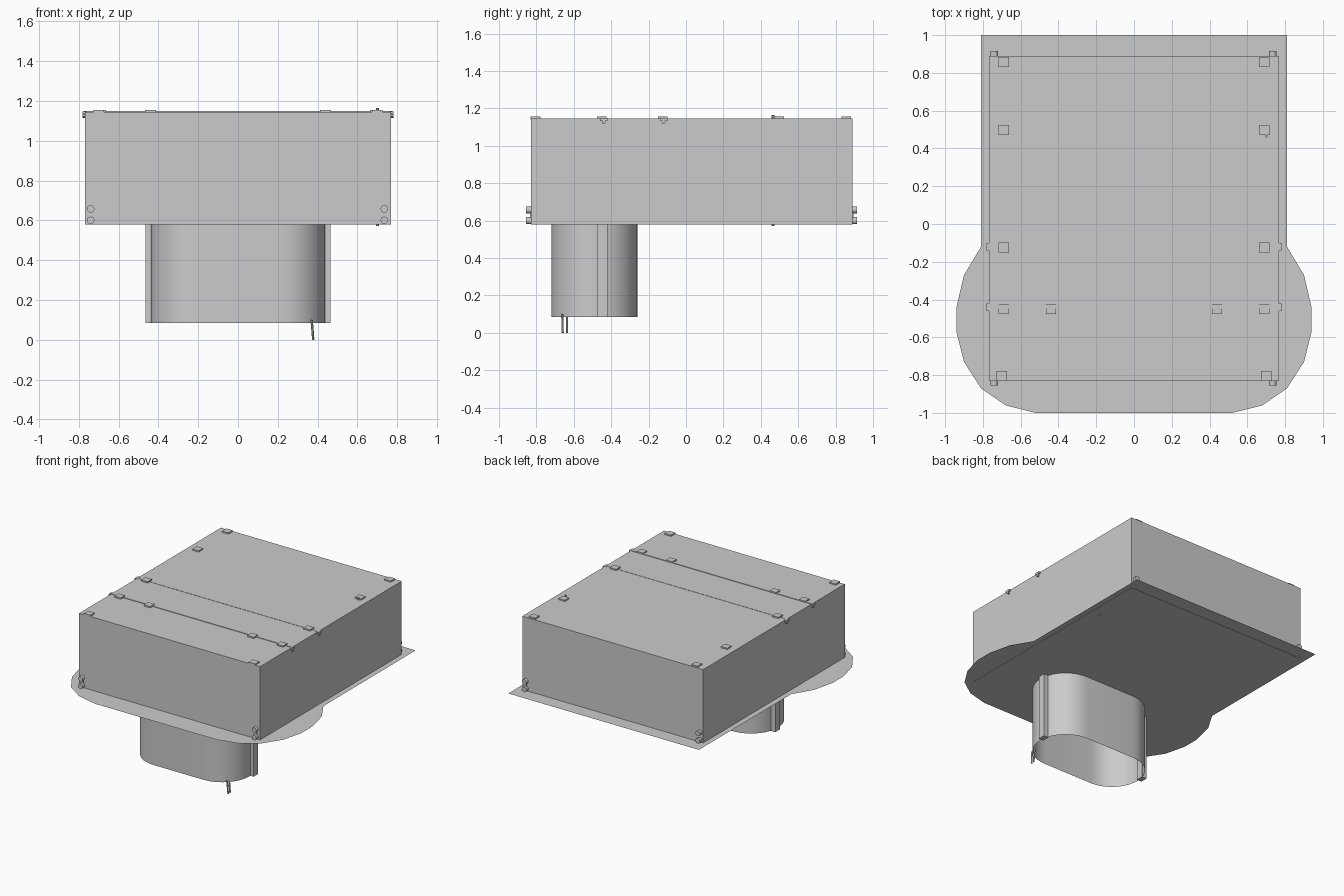
import bpy, bmesh, math
from mathutils import Vector

if "Cube" in bpy.data.objects:
    bpy.data.objects.remove(bpy.data.objects["Cube"])


def make_object(name, bm):
    mesh = bpy.data.meshes.new(name)
    bm.to_mesh(mesh)
    bm.free()
    ob = bpy.data.objects.new(name, mesh)
    bpy.context.collection.objects.link(ob)
    return ob


def box(name, x0, x1, y0, y1, z0, z1):
    bm = bmesh.new()
    bmesh.ops.create_cube(bm, size=1)
    for v in bm.verts:
        v.co = Vector((x0 + (v.co.x + .5) * (x1 - x0),
                       y0 + (v.co.y + .5) * (y1 - y0),
                       z0 + (v.co.z + .5) * (z1 - z0)))
    return make_object(name, bm)


def rod(name, a, b, radius, sides=8):
    a, b = Vector(a), Vector(b)
    bm = bmesh.new()
    bmesh.ops.create_cone(bm, cap_ends=True, segments=sides, radius1=radius,
                          radius2=radius, depth=(b - a).length)
    rot = (b - a).to_track_quat('Z', 'Y')
    for v in bm.verts:
        v.co = rot @ v.co + (a + b) / 2
    return make_object(name, bm)


# Main case
TOP = 1.145
box("case", -.768, .768, -.83, .89, .58, TOP)

# Thin flange plate with rounded front shoulders
half = [(.81, 1), (.81, -.12), (.90, -.27), (.94, -.44), (.94, -.57),
        (.90, -.73), (.81, -.87), (.68, -.96), (.52, -1)]
outline = half + [(-x, y) for x, y in reversed(half)]
bm = bmesh.new()
face = bm.faces.new([bm.verts.new((x, y, .582)) for x, y in outline])
face.normal_update()
if face.normal.z < 0:
    face.normal_flip()
make_object("flange_plate", bm)

# Open stadium-shaped tube under the plate
R, CX, CY, N = .23, .21, -.49, 20
path = []
for side, start in ((1, -90), (-1, 90)):
    for i in range(N + 1):
        a = math.radians(start + 180 * i / N)
        path.append((side * CX + R * math.cos(a), CY + R * math.sin(a)))
bm = bmesh.new()
low = [bm.verts.new((x, y, .085)) for x, y in path]
high = [bm.verts.new((x, y, .582)) for x, y in path]
for i in range(len(path)):
    j = (i + 1) % len(path)
    bm.faces.new((low[i], low[j], high[j], high[i])).smooth = True
make_object("tube", bm)

# Ribs down the ends of the tube
for s in (-1, 1):
    a, b = sorted((s * .425, s * .465))
    box("tube_rib", a, b, -.475, -.42, .083, .582)

# Contact pins below the tube
for y in (-.662, -.636):
    rod("pin", (.37, y, .10), (.378, y + .003 * (1 if y < -.65 else 0), 0), .006)

# Flat clips on the lid
for s in (-1, 1):
    for x, y in ((.70, -.805), (.69, -.45), (.44, -.45), (.69, -.125),
                 (.69, .497), (.69, .857)):
        box("lid_clip", s * x - .027, s * x + .027, y - .026, y + .026,
            TOP - .005, TOP + .01)

# Hinge rods across the lid, with hinge knuckles at the sides
box("hinge_rod_front", -.775, .775, -.447, -.425, TOP - .005, TOP + .004)
box("hinge_rod_rear", -.775, .775, -.128, -.121, TOP - .005, TOP + .002)
for s in (-1, 1):
    for y in (-.44, -.12):
        a, b = sorted((s * .76, s * .78))
        box("hinge_plate", a, b, y - .02, y + .02, 1.133, TOP + .002)
        rod("hinge_knuckle", (s * .76, y, 1.125), (s * .78, y, 1.125), .01)

# Paired studs at the lower corners of front and back
for x, y0, y1 in ((-.74, -.82, -.855), (.735, -.82, -.855),
                  (-.74, .88, .915), (.735, .88, .915)):
    for z in (.60, .657):
        rod("corner_stud", (x, y0, z), (x, y1, z), .019, 12)
    s = 1 if y1 > 0 else -1
    a, b = sorted((y0, y1 - s * .02))
    box("stud_link", x - .008, x + .008, a, b, .60, .657)

# Upright latch rod through the case
rod("latch_rod", (.70, .465, .572), (.70, .465, 1.163), .007)
